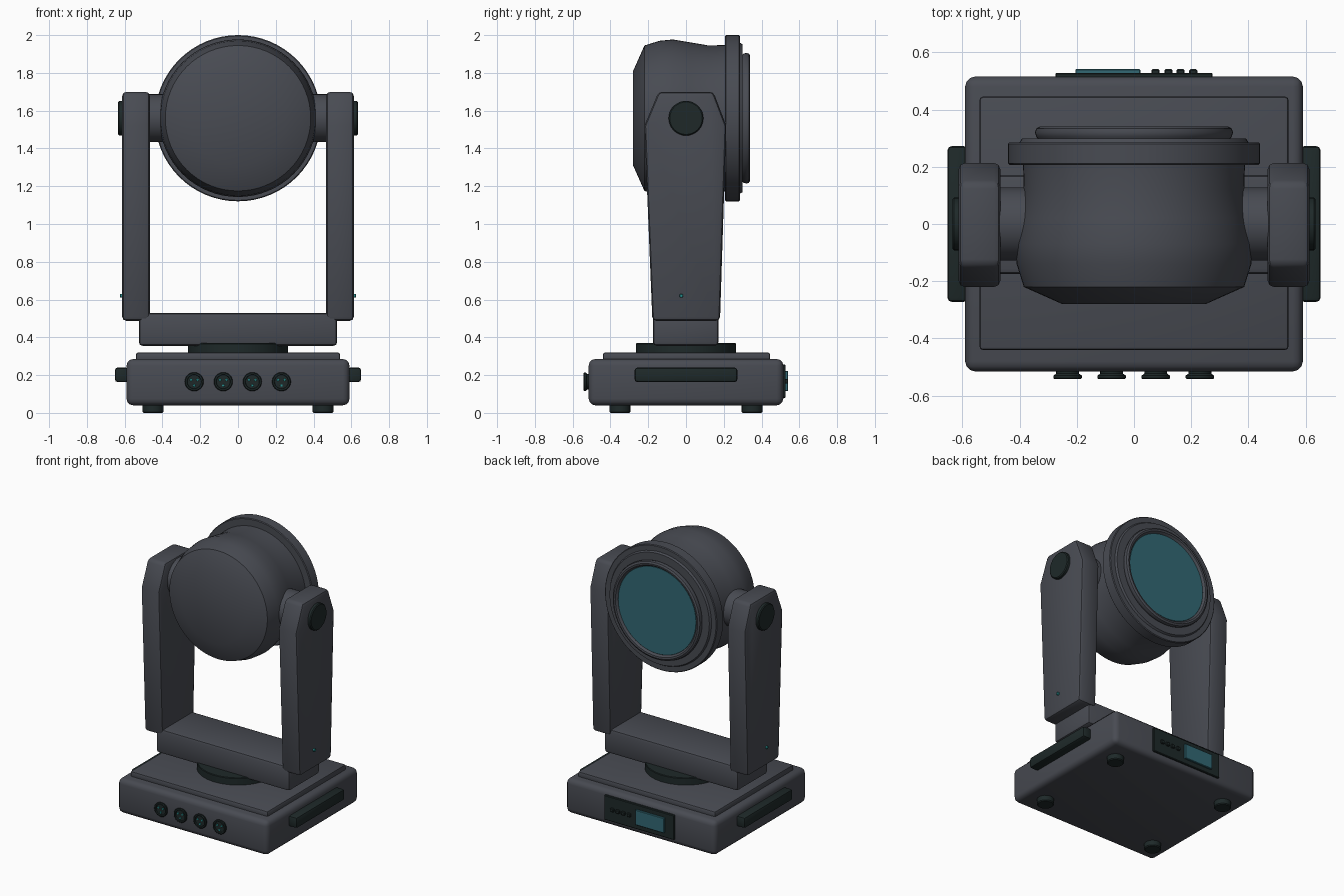
import bpy, bmesh, math
from mathutils import Matrix, Vector

if "Cube" in bpy.data.objects:
    bpy.data.objects.remove(bpy.data.objects["Cube"])


def material(name, rgb):
    m = bpy.data.materials.new(name)
    m.diffuse_color = (*rgb, 1)
    m.use_nodes = True
    m.node_tree.nodes["Principled BSDF"].inputs["Base Color"].default_value = m.diffuse_color
    return m


GREY = material("slate grey", (0.065, 0.07, 0.085))
DARK = material("dark green black", (0.013, 0.022, 0.022))
TEAL = material("glass teal", (0.032, 0.14, 0.175))
BRIGHT = material("bright teal", (0.02, 0.27, 0.27))


def finish(name, bm, mat, bevel=0, segs=2):
    """Bevel sharp edges, then turn the bmesh into a shaded object."""
    bmesh.ops.recalc_face_normals(bm, faces=bm.faces)
    if bevel:
        edges = [e for e in bm.edges if e.calc_face_angle(0) > 0.5]
        bmesh.ops.bevel(bm, geom=edges, offset=bevel, segments=segs,
                        profile=0.5, affect='EDGES', clamp_overlap=True)
    me = bpy.data.meshes.new(name)
    bm.to_mesh(me)
    bm.free()
    me.materials.append(mat)
    ob = bpy.data.objects.new(name, me)
    bpy.context.collection.objects.link(ob)
    bpy.ops.object.select_all(action='DESELECT')
    ob.select_set(True)
    bpy.context.view_layer.objects.active = ob
    bpy.ops.object.shade_smooth_by_angle(angle=math.radians(35))
    return ob


def box(name, x, y, z, mat, bevel=0, segs=2):
    """Box from (min, max) ranges."""
    bm = bmesh.new()
    bmesh.ops.create_cube(bm, size=1)
    for v in bm.verts:
        v.co = [r[0] + (c + 0.5) * (r[1] - r[0]) for c, r in zip(v.co, (x, y, z))]
    return finish(name, bm, mat, bevel, segs)


def lathe(name, profile, centre, axis, mat, n=32):
    """Revolve (radius, height) points around an axis through centre."""
    bm = bmesh.new()
    verts = [bm.verts.new((r, 0, h)) for r, h in profile]
    edges = [bm.edges.new(p) for p in zip(verts, verts[1:])]
    bmesh.ops.spin(bm, geom=verts + edges, cent=(0, 0, 0), axis=(0, 0, 1),
                   angle=math.tau, steps=n, use_duplicate=False)
    bmesh.ops.remove_doubles(bm, verts=bm.verts, dist=1e-5)
    rot = Vector((0, 0, 1)).rotation_difference(Vector(axis)).to_matrix().to_4x4()
    bm.transform(Matrix.Translation(centre) @ rot)
    return finish(name, bm, mat)


def disc(name, r, depth, centre, axis, mat, n=32, b=0.006):
    """Capped cylinder with a small chamfer at its far end."""
    return lathe(name, [(0, 0), (r, 0), (r, depth - b), (r - b, depth), (0, depth)],
                 centre, axis, mat, n)


# Base housing, top plate, feet
box("base", (-0.59, 0.59), (-0.515, 0.515), (0.04, 0.285), GREY, 0.035, 3)
box("base_top_plate", (-0.54, 0.54), (-0.44, 0.445), (0.27, 0.32), GREY, 0.012)
for sx in (-1, 1):
    for sy in (-1, 1):
        disc("foot", 0.055, 0.045, (sx * 0.45, sy * 0.35, 0.045), (0, 0, -1), DARK, 24)

# Front sockets with three pins each
for x in (-0.232, -0.078, 0.076, 0.23):
    lathe("socket", [(0, 0), (0.04, 0), (0.04, 0.015), (0.05, 0.022), (0.05, 0.03),
                     (0.046, 0.034), (0.038, 0.034), (0.036, 0.026), (0, 0.026)],
          (x, -0.508, 0.165), (0, -1, 0), DARK, 24)
    for k in range(3):
        a = math.radians(90 + 120 * k)
        disc("socket_pin", 0.007, 0.007,
             (x + 0.02 * math.cos(a), -0.532, 0.165 - 0.02 * math.sin(a)),
             (0, -1, 0), BRIGHT, 8, 0.001)

# Rear control panel
box("control_panel", (-0.275, 0.275), (0.505, 0.528), (0.08, 0.255), DARK, 0.004, 1)
box("screen", (-0.205, 0.022), (0.52, 0.541), (0.115, 0.222), TEAL, 0.003, 1)
for x in (0.075, 0.12, 0.163, 0.207):
    box("button", (x - 0.014, x + 0.014), (0.52, 0.541), (0.155, 0.18), DARK, 0.004, 1)

# Turntable and yoke crossbeam
disc("turntable", 0.265, 0.06, (0, 0, 0.31), (0, 0, 1), DARK, 48, 0.004)
box("yoke_crossbeam", (-0.525, 0.525), (-0.175, 0.172), (0.355, 0.53), GREY, 0.02)

ARM = [(-0.178, 0.487), (0.18, 0.487), (0.213, 1.52), (0.145, 1.70),
       (-0.145, 1.70), (-0.22, 1.52)]
for s in (-1, 1):
    # Tapered yoke arm
    bm = bmesh.new()
    face = bm.faces.new([bm.verts.new((s * 0.467, y, z)) for y, z in ARM])
    out = bmesh.ops.extrude_face_region(bm, geom=[face])["geom"]
    bmesh.ops.translate(bm, vec=(s * 0.146, 0, 0),
                        verts=[g for g in out if isinstance(g, bmesh.types.BMVert)])
    # close the inner side if the extrusion left it open
    bmesh.ops.holes_fill(bm, edges=[e for e in bm.edges if e.is_boundary])
    finish("yoke_arm", bm, GREY, 0.022)

    # Pivot hub, outer cap, indicator light, carry handle
    disc("pivot_hub", 0.127, 0.19, (s * 0.30, 0, 1.56), (s, 0, 0), GREY, 32, 0.004)
    disc("pivot_cap", 0.092, 0.03, (s * 0.605, 0, 1.56), (s, 0, 0), DARK, 32)
    disc("indicator_light", 0.01, 0.018, (s * 0.607, -0.025, 0.62), (s, 0, 0), BRIGHT, 12, 0.002)
    box("carry_handle", sorted((s * 0.58, s * 0.652)), (-0.272, 0.272),
        (0.163, 0.24), DARK, 0.015)

# Lamp head: rounded shell, front flange, bezel ring, lens
HEAD = (0, 0, 1.56)
FWD = (0, 1, 0)
lathe("head_shell", [(0, -0.28), (0.25, -0.28), (0.385, -0.22), (0.41, -0.14),
                     (0.417, -0.07), (0.402, 0.02), (0.385, 0.12), (0.388, 0.22),
                     (0, 0.22)], HEAD, FWD, GREY, 64)
lathe("head_flange", [(0, 0.207), (0.435, 0.207), (0.44, 0.212), (0.44, 0.28),
                      (0.435, 0.285), (0.40, 0.285), (0.392, 0.298), (0.33, 0.298),
                      (0, 0.298)], HEAD, FWD, GREY, 64)
lathe("lens_bezel", [(0.305, 0.29), (0.33, 0.29), (0.342, 0.306), (0.346, 0.32),
                     (0.342, 0.333), (0.33, 0.34), (0.318, 0.338), (0.305, 0.322),
                     (0.305, 0.29)], HEAD, FWD, GREY, 64)
disc("lens", 0.308, 0.035, (0, 0.29, 1.56), FWD, TEAL, 64, 0.003)
